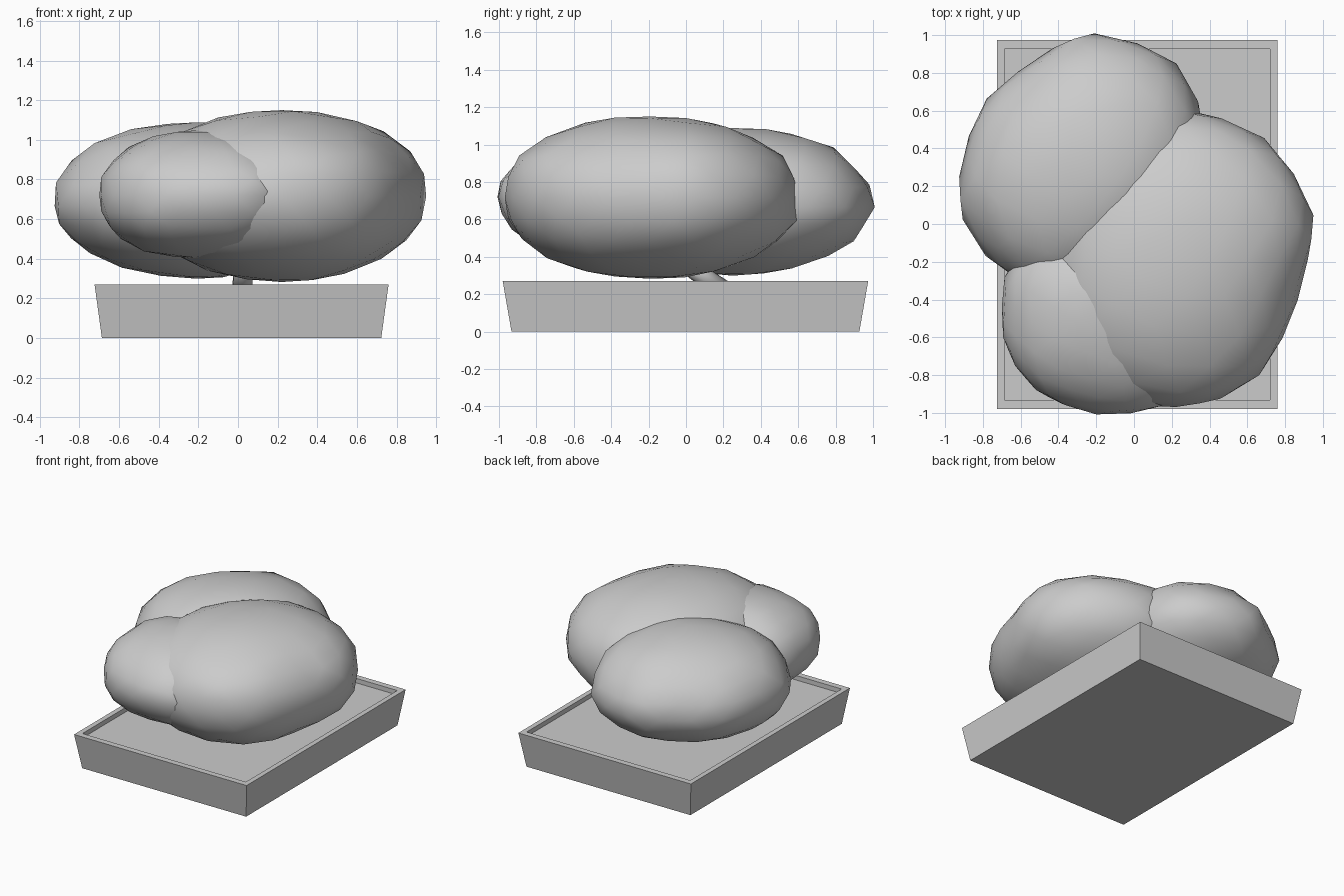
import bpy, bmesh, math
from mathutils import Vector, noise

if "Cube" in bpy.data.objects:
    bpy.data.objects.remove(bpy.data.objects["Cube"])


def finish(name, bm, smooth=False):
    bmesh.ops.recalc_face_normals(bm, faces=bm.faces)
    me = bpy.data.meshes.new(name)
    bm.to_mesh(me)
    bm.free()
    ob = bpy.data.objects.new(name, me)
    bpy.context.collection.objects.link(ob)
    if smooth:
        for p in me.polygons:
            p.use_smooth = True
    return ob


def tray(name):
    # Stacked rectangles: (half width, half depth, z)
    rings = [(0.705, 0.93, 0), (0.742, 0.977, 0.27),
             (0.703, 0.93, 0.27), (0.703, 0.93, 0.235)]
    bm = bmesh.new()
    loops = [[bm.verts.new((0.018 + sx * w, sy * d - 0.003, z))
              for sx, sy in ((-1, -1), (1, -1), (1, 1), (-1, 1))]
             for w, d, z in rings]
    for a, b in zip(loops, loops[1:]):
        for i in range(4):
            j = (i + 1) % 4
            bm.faces.new((a[i], a[j], b[j], b[i]))
    bm.faces.new(loops[0])
    bm.faces.new(loops[-1])
    return finish(name, bm)


def foliage(name, centre, outline, up, down, p_up, p_down, seed):
    # Sphere reshaped to a plan outline, with gentle lumps
    cx, cy, cz = centre
    polar = sorted((math.atan2(y - cy, x - cx), math.hypot(x - cx, y - cy))
                   for x, y in outline)
    polar = ([(polar[-1][0] - math.tau, polar[-1][1])] + polar
             + [(polar[0][0] + math.tau, polar[0][1])])

    def reach(t):
        for (a, ra), (b, rb) in zip(polar, polar[1:]):
            if a <= t <= b:
                return ra + (rb - ra) * (t - a) / max(b - a, 1e-6)
        return polar[0][1]

    bm = bmesh.new()
    bmesh.ops.create_icosphere(bm, subdivisions=3, radius=1)
    for v in bm.verts:
        x, y, z = v.co
        rho = math.hypot(x, y)
        t = math.atan2(y, x)
        p = p_up if z > 0 else p_down
        s = (rho ** p + abs(z) ** p) ** (-1 / p)
        s *= 1 + 0.03 * noise.noise(v.co * 2.4 + Vector((seed, seed, 0.3)))
        r = reach(t) * rho * s
        v.co = (cx + r * math.cos(t), cy + r * math.sin(t),
                cz + z * s * (up if z > 0 else down))
    return finish(name, bm, True)


def limb(name, p0, p1, r0, r1):
    p0, p1 = Vector(p0), Vector(p1)
    bm = bmesh.new()
    bmesh.ops.create_cone(bm, cap_ends=True, segments=10, radius1=r0,
                          radius2=r1, depth=(p1 - p0).length)
    q = (p1 - p0).to_track_quat('Z', 'Y')
    for v in bm.verts:
        v.co = q @ v.co + (p0 + p1) / 2
    return finish(name, bm, True)


tray("tray")

# Trunk and branches, mostly hidden by the foliage
limb("trunk", (0.02, 0.20, 0.22), (0.03, -0.06, 0.40), 0.055, 0.045)
limb("branch_right", (0.03, -0.06, 0.39), (0.25, -0.15, 0.65), 0.045, 0.03)
limb("branch_back", (0.03, -0.05, 0.39), (-0.25, 0.3, 0.6), 0.04, 0.03)

# Foliage pads
foliage("foliage_right", (0.22, -0.19, 0.715),
        [(0.33, 0.61), (0.57, 0.51), (0.78, 0.36), (0.94, 0.09), (0.89, -0.29),
         (0.81, -0.55), (0.63, -0.84), (0.29, -0.97), (0.03, -0.96),
         (-0.24, -0.84), (-0.42, -0.55), (-0.48, -0.18), (-0.30, 0.25),
         (0.0, 0.54)], 0.435, 0.435, 2.2, 2.1, 3)
foliage("foliage_back", (-0.21, 0.25, 0.665),
        [(-0.94, 0.10), (-0.90, 0.36), (-0.78, 0.65), (-0.56, 0.83),
         (-0.30, 1.0), (-0.06, 0.98), (0.20, 0.86), (0.35, 0.60),
         (0.36, 0.30), (0.20, 0.0), (-0.10, -0.28), (-0.45, -0.34),
         (-0.69, -0.27), (-0.85, -0.05)], 0.425, 0.365, 2.15, 1.95, 11)
foliage("foliage_front", (-0.20, -0.44, 0.72),
        [(-0.69, -0.27), (-0.70, -0.45), (-0.67, -0.68), (-0.53, -0.88),
         (-0.28, -0.98), (-0.06, -1.0), (0.16, -0.97), (0.26, -0.70),
         (0.24, -0.40), (0.05, -0.12), (-0.30, -0.02), (-0.55, -0.10)],
        0.33, 0.32, 2.05, 2.2, 21)
